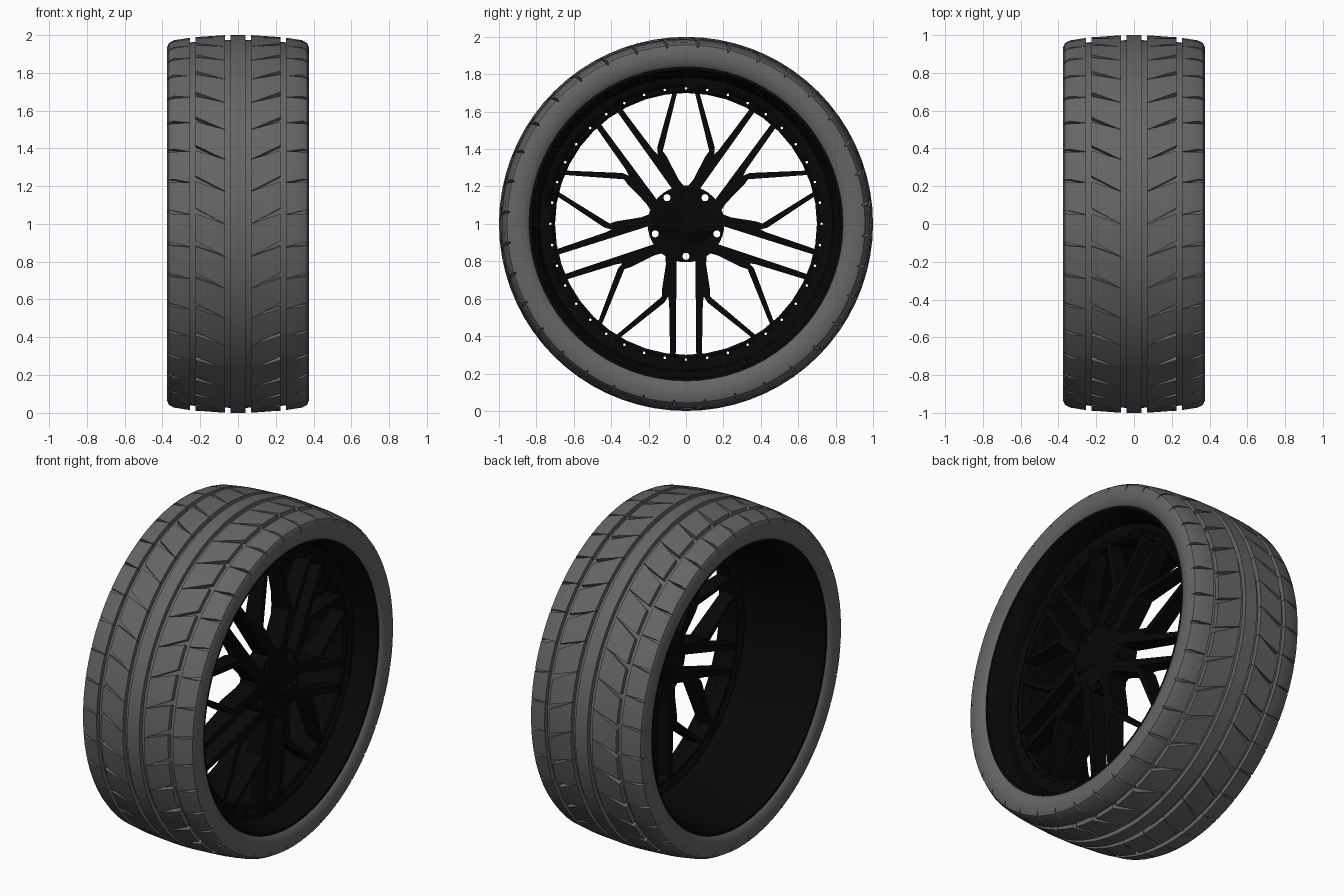
import bpy, bmesh, math
from math import sin, cos, pi

if "Cube" in bpy.data.objects:
    bpy.data.objects.remove(bpy.data.objects["Cube"])

PITCHES = 36          # tread pattern repeats
GROOVE = 0.026        # tread depth


def material(name, v):
    m = bpy.data.materials.new(name)
    m.diffuse_color = (v, v, v, 1)
    m.use_nodes = True
    m.node_tree.nodes["Principled BSDF"].inputs["Base Color"].default_value = m.diffuse_color
    return m


rubber = material("rubber", 0.13)
black = material("black_metal", 0.002)


def pos(x, r, a):
    # a = 0 at the front, 90 degrees at the top
    return (x, -r * cos(a), 1 + r * sin(a))


def finish(bm, name, mat, smooth=30):
    bmesh.ops.recalc_face_normals(bm, faces=bm.faces)
    me = bpy.data.meshes.new(name)
    bm.to_mesh(me)
    bm.free()
    ob = bpy.data.objects.new(name, me)
    bpy.context.collection.objects.link(ob)
    me.materials.append(mat)
    bpy.ops.object.select_all(action='DESELECT')
    ob.select_set(True)
    bpy.context.view_layer.objects.active = ob
    bpy.ops.object.shade_smooth_by_angle(angle=math.radians(smooth))
    return ob


def grid_faces(bm, rows, wrap_r=False, wrap_c=False):
    nr, nc = len(rows), len(rows[0])
    for i in range(nr if wrap_r else nr - 1):
        for j in range(nc if wrap_c else nc - 1):
            k, l = (i + 1) % nr, (j + 1) % nc
            bm.faces.new((rows[i][j], rows[k][j], rows[k][l], rows[i][l]))


def revolve(bm, profile, n):
    # closed (x, r) profile turned about the axle
    rows = [[bm.verts.new(pos(x, r, 2 * pi * i / n)) for x, r in profile] for i in range(n)]
    grid_faces(bm, rows, True, True)


def prism(bm, pts, front, back):
    # outline of (radius, angle), extruded along the axle
    f = [bm.verts.new(pos(front(r), r, a)) for r, a in pts]
    b = [bm.verts.new(pos(back(r), r, a)) for r, a in pts]
    bm.faces.new(f)
    bm.faces.new(b[::-1])
    for i in range(len(pts)):
        j = (i + 1) % len(pts)
        bm.faces.new((f[i], b[i], b[j], f[j]))


def crown(x):
    # tread surface radius across the width
    table = [(0, 1), (.07, .999), (.24, .988), (.34, .972), (.366, .957), (.375, .935)]
    x = abs(x)
    for (x0, r0), (x1, r1) in zip(table, table[1:]):
        if x <= x1:
            return r0 + (r1 - r0) * (x - x0) / (x1 - x0)
    return table[-1][1]


# Tyre carcass
half = [(x, crown(x) - GROOVE) for x in (.04, .15, .24, .34)]
half += [(.366, .945), (.3745, .925), (.376, .90), (.37, .87), (.358, .842), (.34, .828), (.32, .825)]
bm = bmesh.new()
revolve(bm, half + [(-x, r) for x, r in reversed(half)], 72)
finish(bm, "tyre_carcass", rubber, 40)

# Tread: centre rib plus slanted blocks on both sides
bm = bmesh.new()
revolve(bm, [(-.04, .97), (-.04, 1), (.04, 1), (.04, .97)], 72)


def tread_row(xs, width, lead):
    for side in (-1, 1):
        for p in range(PITCHES):
            top, low = [], []
            for x in xs:
                w = width(x)
                a0 = 2 * pi * p / PITCHES + lead(x) + w / 2
                span = 2 * pi / PITCHES - w
                angs = [a0 + span * k / 2 for k in range(3)]
                top.append([bm.verts.new(pos(side * x, crown(x), a)) for a in angs])
                low.append([bm.verts.new(pos(side * x, crown(x) - GROOVE - .004, a)) for a in angs])
            grid_faces(bm, top)
            grid_faces(bm, low)
            n = len(xs) - 1
            rim = [(i, 0) for i in range(n)] + [(n, 0), (n, 1)] + \
                  [(i, 2) for i in range(n, 0, -1)] + [(0, 2), (0, 1)]
            for (i, j), (k, l) in zip(rim, rim[1:] + rim[:1]):
                bm.faces.new((top[i][j], top[k][l], low[k][l], low[i][j]))


tread_row([.07, .10, .16, .225], lambda x: .002 + .20 * max(0, x - .085),
          lambda x: .45 * (x - .07))
tread_row([.255, .28, .34, .366, .375],
          lambda x: .002 + min(.20 * max(0, x - .265), 1.2 * (.375 - x)),
          lambda x: .05 + .15 * (x - .255))
finish(bm, "tyre_tread", rubber, 25)

# Rim barrel: closed thin-walled profile
bm = bmesh.new()
revolve(bm, [(-.345, .85), (-.355, .84), (-.355, .825), (-.335, .815), (-.31, .80), (-.05, .785),
             (.14, .775), (.24, .785), (.31, .80), (.335, .815), (.355, .825), (.355, .84),
             (.345, .85), (.32, .83), (-.32, .83)], 72)
finish(bm, "rim_barrel", black)

# Spoke mounting ring and hub, both drilled for bolts
bm = bmesh.new()
revolve(bm, [(.15, .70), (.215, .70), (.225, .715), (.225, .79), (.15, .79)], 40)
ring = finish(bm, "spoke_ring", black)

bm = bmesh.new()
prism(bm, [(.205, 2 * pi * i / 40) for i in range(40)], lambda r: .265, lambda r: .15)
hub = finish(bm, "hub", black)


def drill(target, count, radius, hole, start):
    bm = bmesh.new()
    for i in range(count):
        a = start + 2 * pi * i / count
        cy, cz = radius * cos(a), radius * sin(a)
        pts = [(cy + hole * cos(t * pi / 6), cz + hole * sin(t * pi / 6)) for t in range(12)]
        prism(bm, [(math.hypot(y, z), math.atan2(z, y)) for y, z in pts],
              lambda r: .4, lambda r: 0)
    cutter = finish(bm, target.name + "_hole_cutter", black)
    cutter.hide_render = True
    cutter.hide_viewport = True
    mod = target.modifiers.new("holes", 'BOOLEAN')
    mod.object = cutter
    mod.operation = 'DIFFERENCE'
    mod.solver = 'EXACT'


drill(ring, 40, .725, .007, pi / 2)
drill(hub, 5, .173, .019, -pi / 2)

# Five twin spokes, each bar forking outwards
bar = [(.17, .05), (.71, .055), (.71, .085), (.42, .09), (.36, .10), (.17, .11)]
fork = [(.18, .085), (.37, .085), (.42, .115), (.612, .357), (.594, .372),
        (.388, .128), (.35, .128), (.20, .105)]
bm = bmesh.new()
for k in range(5):
    base = -pi / 2 + 2 * pi * k / 5
    for side in (-1, 1):
        for shape in (bar, fork):
            pts = [(math.hypot(u, v), base + side * math.atan2(v, u)) for u, v in shape]
            prism(bm, pts, lambda r: .285 - .07 * r, lambda r: .15)
finish(bm, "spokes", black)
